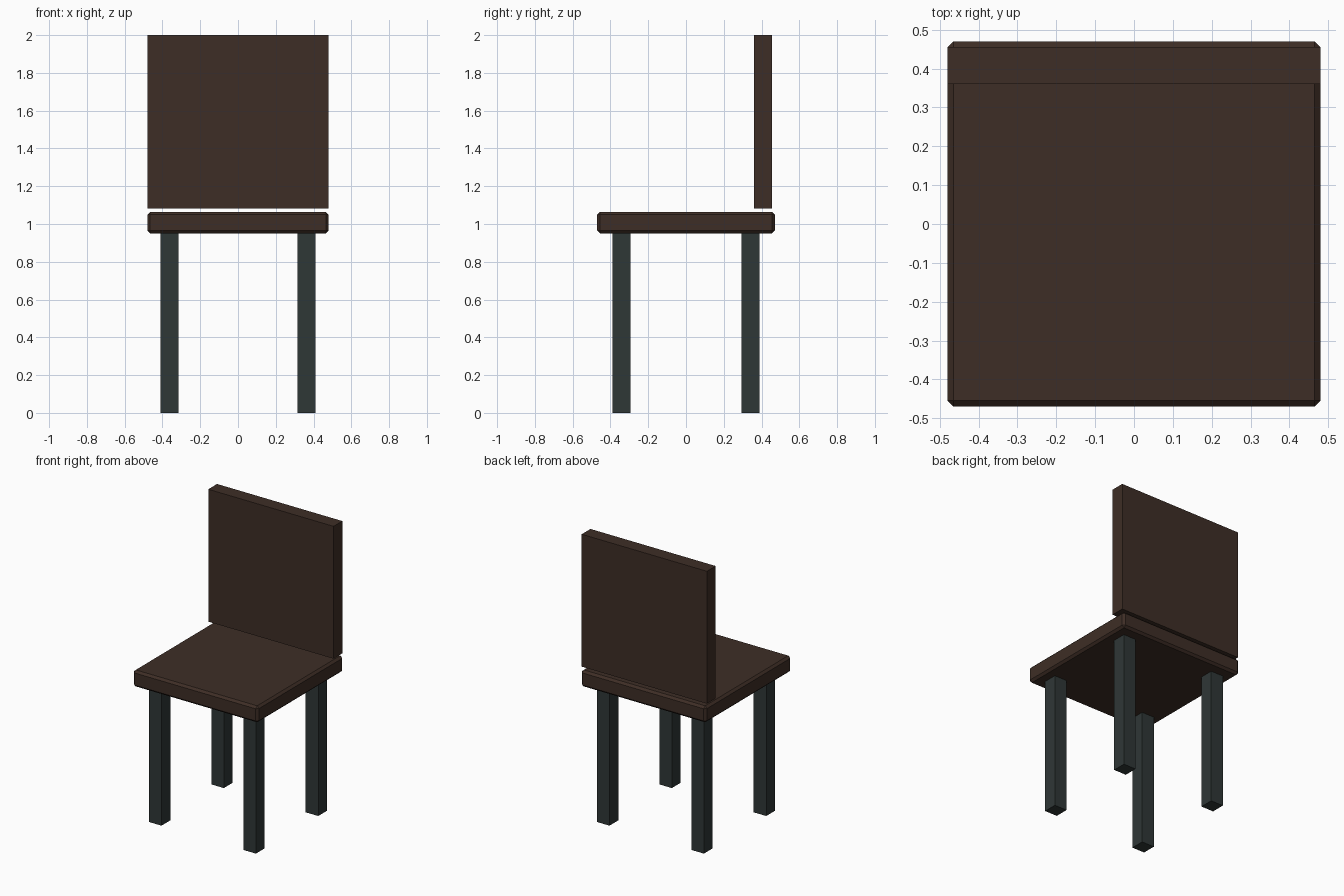
import bpy

if "Cube" in bpy.data.objects:
    bpy.data.objects.remove(bpy.data.objects["Cube"])


def material(name, rgb):
    m = bpy.data.materials.new(name)
    m.diffuse_color = (*rgb, 1.0)
    m.use_nodes = True
    m.node_tree.nodes["Principled BSDF"].inputs["Base Color"].default_value = m.diffuse_color
    return m


def box(name, lo, hi, mat, bevel=0.0):
    """Axis-aligned box between two corners, optionally chamfered."""
    bpy.ops.mesh.primitive_cube_add(size=1)
    ob = bpy.context.object
    ob.name = name
    ob.location = [(a + b) / 2 for a, b in zip(lo, hi)]
    ob.scale = [b - a for a, b in zip(lo, hi)]
    bpy.ops.object.transform_apply(location=False, rotation=False, scale=True)
    ob.data.materials.append(mat)
    if bevel:
        mod = ob.modifiers.new("chamfer", 'BEVEL')
        mod.width = bevel
        mod.segments = 1
    return ob


wood = material("dark brown wood", (0.048, 0.027, 0.019))
metal = material("dark grey green", (0.028, 0.038, 0.037))

# Seat slab with chamfered edges
box("seat", (-0.48, -0.47, 0.95), (0.48, 0.47, 1.064), wood, bevel=0.015)

# Backrest panel, floating just above the seat
box("backrest", (-0.48, 0.36, 1.083), (0.48, 0.456, 2.0), wood)

# Four square legs
LX, LY, H = 0.362, 0.341, 0.048
for sy, depth in ((-1, "front"), (1, "back")):
    for sx, side in ((-1, "left"), (1, "right")):
        x, y = sx * LX, sy * LY
        box(f"{depth}_{side}_leg", (x - H, y - H, 0), (x + H, y + H, 0.952), metal)
